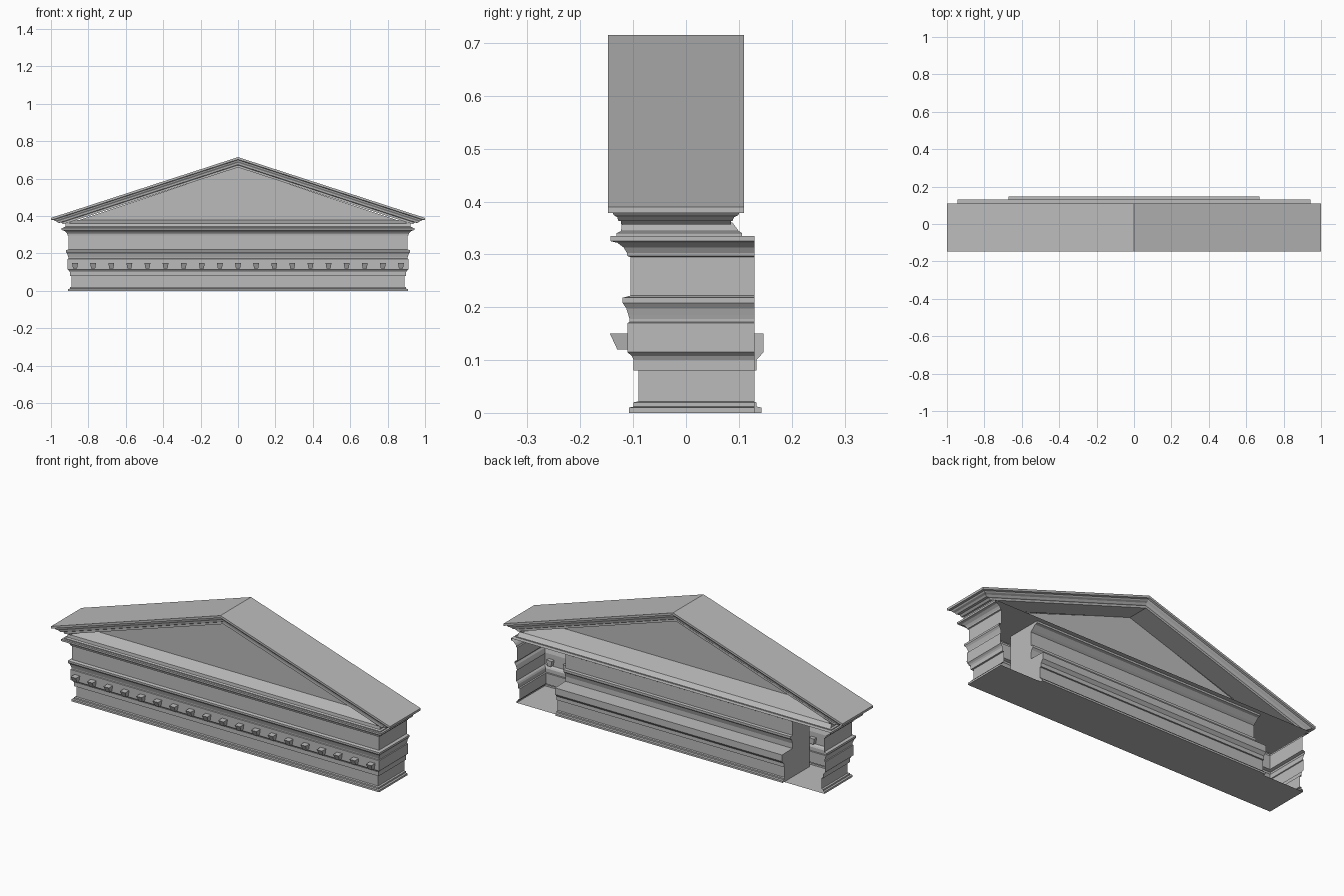
import bpy, bmesh

cube = bpy.data.objects.get("Cube")
if cube:
    bpy.data.objects.remove(cube)

stone = bpy.data.materials.new("grey_stone")
stone.use_nodes = True
stone.diffuse_color = (0.5, 0.5, 0.5, 1)
stone.node_tree.nodes["Principled BSDF"].inputs["Base Color"].default_value = (0.5, 0.5, 0.5, 1)

CORE = 0.80      # half width that the wall mouldings are offset from
BACK = 0.13      # back edge of the side returns
RISE = 0.325     # roof slope
APEX = 0.715


def finish(name, bm):
    bmesh.ops.remove_doubles(bm, verts=bm.verts, dist=0.0001)
    bmesh.ops.recalc_face_normals(bm, faces=bm.faces)
    mesh = bpy.data.meshes.new(name)
    bm.to_mesh(mesh)
    bm.free()
    mesh.materials.append(stone)
    obj = bpy.data.objects.new(name, mesh)
    bpy.context.collection.objects.link(obj)
    return obj


def loft(bm, rows, closed=False):
    """Skin quads between consecutive rows of points."""
    rows = [[bm.verts.new(p) for p in row] for row in rows]
    n = len(rows[0])
    for a, b in zip(rows, rows[1:]):
        for i in range(n if closed else n - 1):
            j = (i + 1) % n
            bm.faces.new((a[i], a[j], b[j], b[i]))
    return rows


def around(d, z, back=BACK):
    """Mitred path along one side, the front and the other side."""
    w = CORE + d
    return [(-w, back, z), (-w, -d, z), (w, -d, z), (w, back, z)]


def prism(name, profile, x0, x1):
    """Extrude a (y, z) outline along x, with both ends closed."""
    bm = bmesh.new()
    rows = loft(bm, [[(x, y, z) for y, z in profile] for x in (x0, x1)], closed=True)
    for row in rows:
        bm.faces.new(row)
    return finish(name, bm)


# Front and side walls: plinth, frieze, bands and cornice as one moulded shell
wall = [(.108, 0), (.108, .01), (.099, .012), (.099, .02), (.09, .022), (.09, .08),
        (.099, .08), (.099, .1), (.103, .108), (.111, .115), (.111, .17), (.107, .172),
        (.107, .178), (.109, .185), (.113, .198), (.12, .208), (.12, .218), (.112, .22),
        (.105, .222), (.105, .295), (.111, .297), (.112, .303), (.118, .313), (.13, .322),
        (.143, .325), (.143, .335)]
bm = bmesh.new()
loft(bm, [around(d, z) for d, z in wall])
bm.faces.new([bm.verts.new(p) for p in around(.108, 0)])
bm.faces.new([bm.verts.new(p) for p in around(.143, .335)])
finish("entablature_walls", bm)

# Stepped rear wall between the open end pockets
rear = [(-.085, 0), (.143, 0), (.143, .01), (.133, .012), (.133, .02), (.125, .022),
        (.125, .08), (.133, .08), (.133, .1), (.147, .115), (.147, .15), (.06, .152),
        (.06, .178), (.066, .198), (.075, .208), (.075, .22), (.06, .222), (.06, .295),
        (.07, .303), (.09, .322), (.105, .325), (.105, .335), (-.085, .335)]
prism("rear_wall", rear, -.67, .67)

# Course under the gable, with a sloped top on both sides
bm = bmesh.new()
base = [(.132, .335, .106), (.132, .34, .106), (.123, .344, .1), (.121, .36, .088)]
rows = loft(bm, [around(d, z, back) for d, z, back in base], closed=True)
finish("gable_base_course", bm)
prism("gable_base_wash", [(-.121, .345), (-.121, .36), (-.05, .38), (-.03, .38),
                          (.088, .36), (.088, .345)], -.9, .9)

# Row of tapered blocks along the front
bm = bmesh.new()
for i in range(19):
    x = (i - 9) * .0968
    bottom = [(x - .011, -.09, .12), (x + .011, -.09, .12),
              (x + .011, -.13, .12), (x - .011, -.13, .12)]
    top = [(x - .016, -.09, .15), (x + .016, -.09, .15),
           (x + .016, -.144, .15), (x - .016, -.144, .15)]
    for row in loft(bm, [bottom, top], closed=True):
        bm.faces.new(row)
finish("dentils", bm)


# Raking cornice: each layer is a chevron ring (drop, half width, front, back)
def chevron(drop, w, front, back):
    top = APEX - drop
    end = top - RISE * w
    return [(-w, front, end), (0, front, top), (w, front, end),
            (w, back, end), (0, back, top), (-w, back, end)]


layers = [(0, 1, -.148, .11), (.012, 1, -.148, .11), (.015, .985, -.139, .101),
          (.022, .98, -.137, .099), (.03, .968, -.13, .091), (.04, .96, -.128, .088),
          (.043, .945, -.123, .085), (.055, .935, -.123, .085), (.055, .92, -.05, -.03)]
bm = bmesh.new()
rows = loft(bm, [chevron(*layer) for layer in layers], closed=True)
a, b, c, d, e, f = rows[0]
bm.faces.new((a, b, e, f))
bm.faces.new((b, c, d, e))
finish("raking_cornice", bm)

# Thin triangular wall recessed inside the gable
bm = bmesh.new()
tri = [[(-.92, y, .355), (.92, y, .355), (0, y, .662)] for y in (-.05, -.03)]
for row in loft(bm, tri, closed=True):
    bm.faces.new(row)
finish("tympanum", bm)
